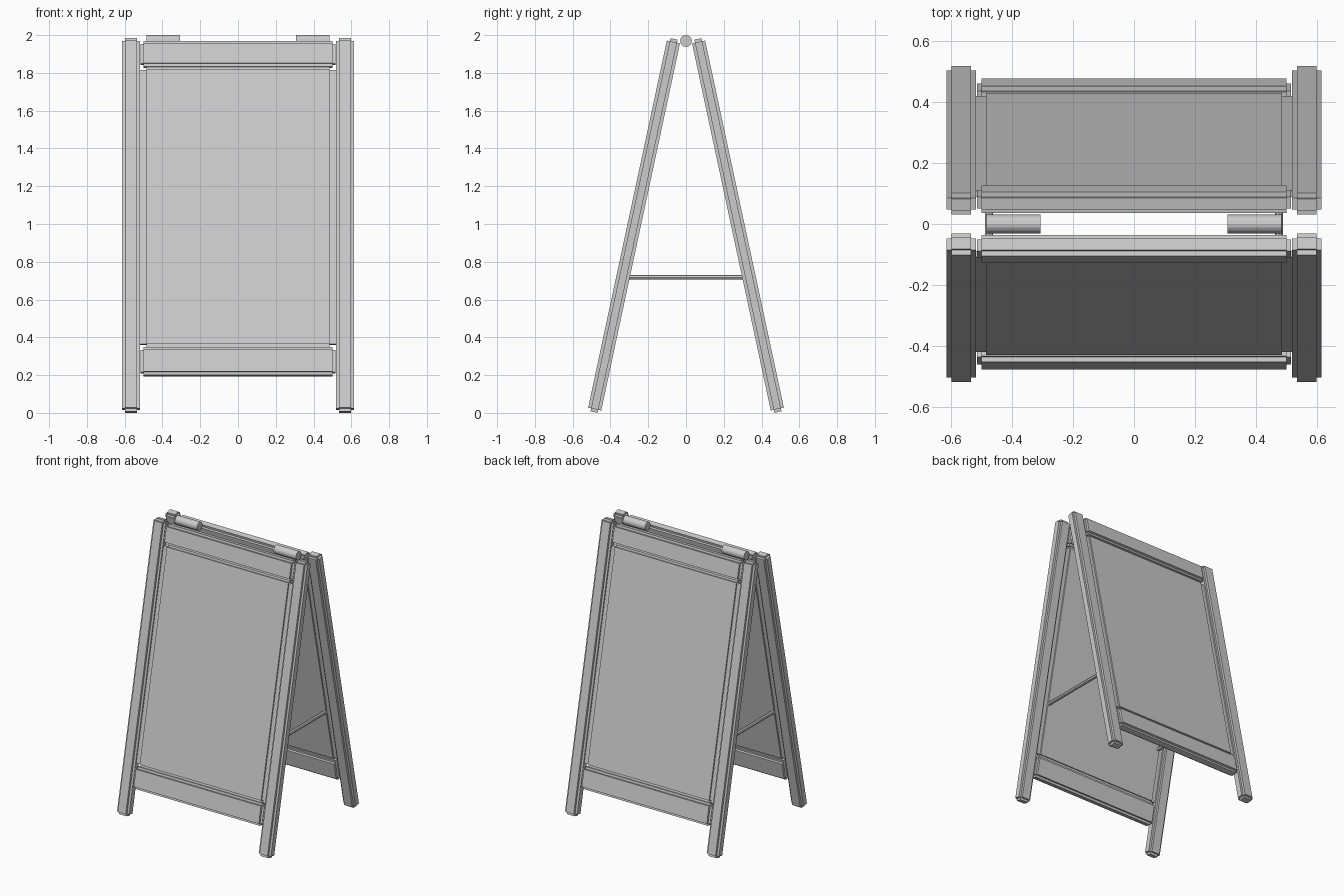
import bpy, bmesh, math
from mathutils import Matrix, Vector

if "Cube" in bpy.data.objects:
    bpy.data.objects.remove(bpy.data.objects["Cube"])

TILT = math.radians(12.1)


def add_object(name, bm):
    bmesh.ops.recalc_face_normals(bm, faces=bm.faces[:])
    mesh = bpy.data.meshes.new(name)
    bm.to_mesh(mesh)
    bm.free()
    obj = bpy.data.objects.new(name, mesh)
    bpy.context.collection.objects.link(obj)
    return obj


def notched_box(name, size, notch, matrix):
    """Box whose edges are cut by square notches: a core with six raised faces."""
    bm = bmesh.new()
    core = [s - 2 * n for s, n in zip(size, notch)]
    bmesh.ops.create_cube(bm, size=1)
    bmesh.ops.scale(bm, vec=core, verts=bm.verts)
    bm.normal_update()
    raised = bmesh.ops.extrude_discrete_faces(bm, faces=bm.faces[:])["faces"]
    for f in raised:
        f.normal_update()
        step = Vector([a * n for a, n in zip(f.normal, notch)])
        bmesh.ops.translate(bm, vec=step, verts=f.verts[:])
    bmesh.ops.transform(bm, matrix=matrix, verts=bm.verts)
    return add_object(name, bm)


def rod(name, radius, length, sides, location, axis):
    bm = bmesh.new()
    bmesh.ops.create_cone(bm, cap_ends=True, segments=sides, radius1=radius,
                          radius2=radius, depth=length,
                          matrix=Matrix.Translation(location)
                          @ Matrix.Rotation(math.pi / 2, 4, axis))
    return add_object(name, bm)


# Two leaning boards: legs, rails and a thinner panel
for side, y in (("front", -1), ("back", 1)):
    frame = Matrix.Translation((0, 0.275 * y, 0.992)) @ Matrix.Rotation(TILT * y, 4, 'X')
    n = (0.016, 0.016, 0.016)

    for label, x in (("left", -1), ("right", 1)):
        notched_box(f"{side}_{label}_leg", (0.096, 0.071, 2.02), n,
                    frame @ Matrix.Translation((0.566 * x, 0, 0)))

    notched_box(f"{side}_top_rail", (1.03, 0.071, 0.138), n,
                frame @ Matrix.Translation((0, 0, 0.925)))
    notched_box(f"{side}_bottom_rail", (1.03, 0.071, 0.152), n,
                frame @ Matrix.Translation((0, 0, -0.737)))
    notched_box(f"{side}_panel", (1.036, 0.04, 1.517), (0.033, 0.01, 0.016),
                frame @ Matrix.Translation((0, 0, 0.0975)))

# Hinge barrels on top and spreader rods between the boards
for label, x in (("left", -1), ("right", 1)):
    rod(f"{label}_hinge", 0.031, 0.178, 16, (0.395 * x, 0, 1.969), 'Y')
    rod(f"{label}_spreader", 0.013, 0.63, 8, (0.475 * x, 0, 0.718), 'X')
